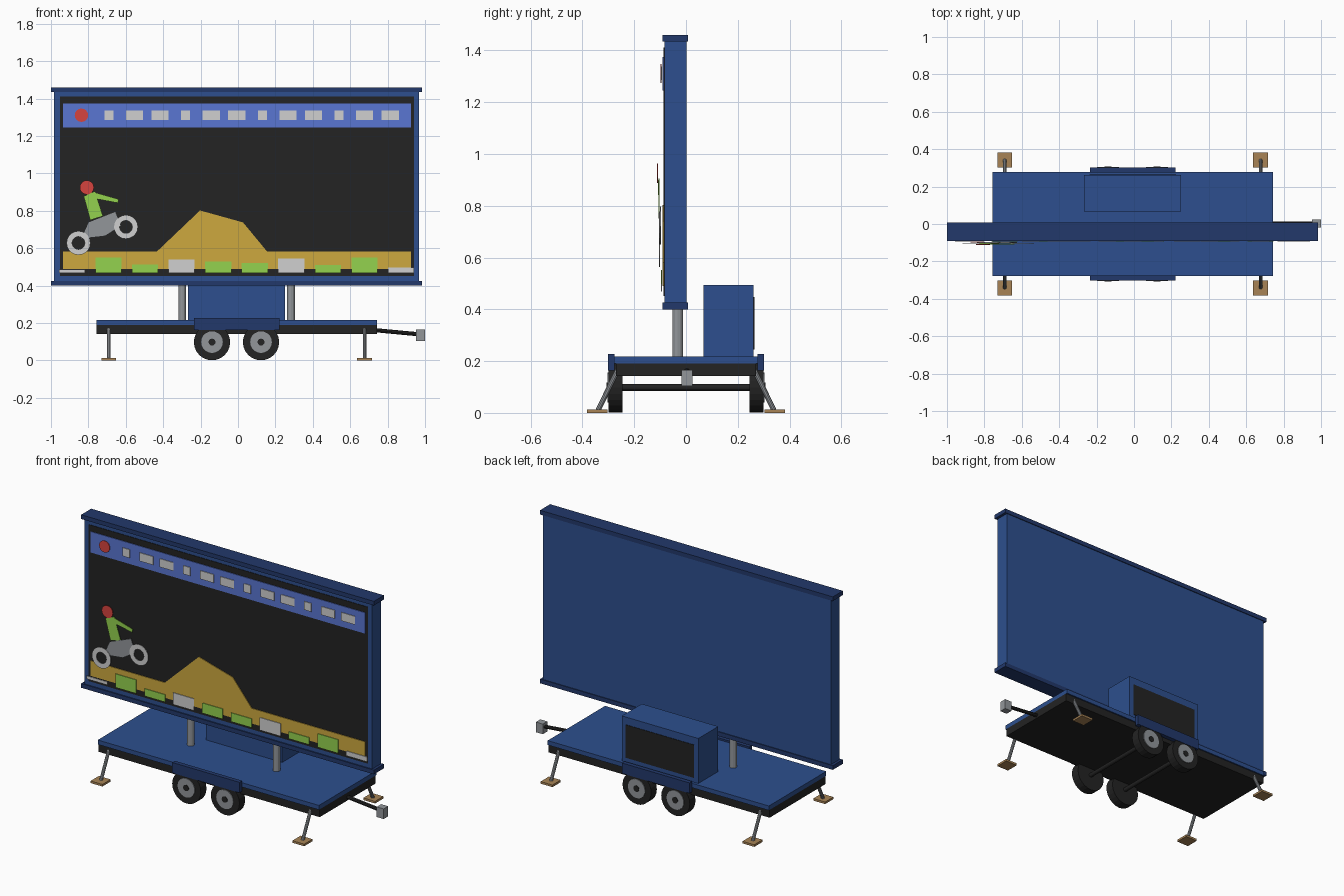
import bpy, bmesh, math
from mathutils import Vector

if "Cube" in bpy.data.objects:
    bpy.data.objects.remove(bpy.data.objects["Cube"])


def mat(name, r, g, b):
    m = bpy.data.materials.new(name)
    lin = [(c / 255 / 12.92 if c < 11 else ((c / 255 + 0.055) / 1.055) ** 2.4) for c in (r, g, b)]
    m.diffuse_color = (*lin, 1)
    m.use_nodes = True
    m.node_tree.nodes["Principled BSDF"].inputs["Base Color"].default_value = m.diffuse_color
    return m


BLUE = mat("body_blue", 45, 79, 142)
NAVY = mat("trim_navy", 34, 56, 107)
BLACK = mat("black", 35, 35, 35)
SKY = mat("banner_blue", 90, 118, 210)
WHITE = mat("pale_grey", 208, 208, 208)
RED = mat("red", 214, 68, 62)
LIME = mat("lime", 148, 210, 78)
SAND = mat("sand", 205, 168, 62)
STEEL = mat("steel", 146, 150, 154)
WOOD = mat("wood", 168, 132, 86)


def finish(name, bm, m):
    bmesh.ops.recalc_face_normals(bm, faces=bm.faces)
    me = bpy.data.meshes.new(name)
    bm.to_mesh(me)
    bm.free()
    me.materials.append(m)
    ob = bpy.data.objects.new(name, me)
    bpy.context.collection.objects.link(ob)
    return ob


def box(name, x, y, z, m):
    """Box from (min, max) pairs on each axis."""
    bm = bmesh.new()
    bmesh.ops.create_cube(bm, size=1)
    for v in bm.verts:
        v.co = Vector([(a + b) / 2 + c * (b - a) for c, (a, b) in zip(v.co, (x, y, z))])
    return finish(name, bm, m)


def rod(name, a, b, r, m, sides=12):
    """Cylinder running from a to b."""
    a, b = Vector(a), Vector(b)
    bm = bmesh.new()
    bmesh.ops.create_cone(bm, cap_ends=True, segments=sides, radius1=r, radius2=r, depth=(b - a).length)
    q = (b - a).to_track_quat('Z', 'Y')
    for v in bm.verts:
        v.co = q @ v.co + (a + b) / 2
    return finish(name, bm, m)


def plate(name, pts, y, m, t=0.004):
    """Thin upright plate with an x-z outline, front face at y."""
    bm = bmesh.new()
    f = bm.faces.new([bm.verts.new((x, y, z)) for x, z in pts])
    ext = bmesh.ops.extrude_face_region(bm, geom=[f])
    for v in ext["geom"]:
        if isinstance(v, bmesh.types.BMVert):
            v.co.y += t
    # the extrusion leaves the front face in place, closing the solid
    return finish(name, bm, m)


def disc(name, x, z, r, y, m, n=16):
    pts = [(x + r * math.cos(i * math.tau / n), z + r * math.sin(i * math.tau / n)) for i in range(n)]
    return plate(name, pts, y, m)


def ring(name, x, z, r_out, r_in, y, m, n=20, t=0.004):
    bm = bmesh.new()
    loops = [[bm.verts.new((x + r * math.cos(i * math.tau / n), yy, z + r * math.sin(i * math.tau / n)))
              for i in range(n)] for r, yy in ((r_out, y), (r_in, y), (r_in, y + t), (r_out, y + t))]
    for k in range(4):
        a, b = loops[k], loops[(k + 1) % 4]
        for i in range(n):
            j = (i + 1) % n
            bm.faces.new((a[i], a[j], b[j], b[i]))
    return finish(name, bm, m)


# --- trailer bed ---
box("deck", (-0.756, 0.743), (-0.278, 0.278), (0.19, 0.217), BLUE)
box("chassis", (-0.756, 0.743), (-0.27, 0.27), (0.142, 0.19), BLACK)
rod("drawbar", (0.72, 0.003, 0.163), (0.965, 0.003, 0.14), 0.011, BLACK, 8)
box("hitch", (0.953, 1.0), (-0.018, 0.025), (0.103, 0.165), STEEL)

# --- wheels, axles, fenders ---
for x in (-0.139, 0.123):
    rod("axle", (x, -0.26, 0.098), (x, 0.26, 0.098), 0.013, BLACK)
    for s in (-1, 1):
        rod("tyre", (x, s * 0.245, 0.098), (x, s * 0.3, 0.098), 0.097, BLACK, 24)
        rod("rim", (x, s * 0.29, 0.098), (x, s * 0.304, 0.098), 0.058, STEEL, 20)
        rod("hub", (x, s * 0.295, 0.098), (x, s * 0.307, 0.098), 0.019, BLACK, 12)
for s in (-1, 1):
    y = sorted((s * 0.276, s * 0.302))
    box("fender", (-0.235, 0.222), y, (0.164, 0.228), NAVY)

# --- stabiliser jacks ---
for x in (-0.691, 0.677):
    for s in (-1, 1):
        rod("jack_leg", (x, s * 0.262, 0.168), (x, s * 0.34, 0.01), 0.010, STEEL, 10)
        box("jack_foot", (x - 0.04, x + 0.04), sorted((s * 0.303, s * 0.383)), (0, 0.013), WOOD)

# --- equipment cabinet ---
box("cabinet", (-0.266, 0.252), (0.068, 0.261), (0.215, 0.493), BLUE)
box("cabinet_door", (-0.238, 0.224), (0.258, 0.264), (0.245, 0.447), BLACK)

# --- masts ---
for x in (-0.298, 0.284):
    rod("mast", (x, -0.032, 0.21), (x, -0.032, 0.41), 0.021, STEEL, 12)

# --- screen housing ---
box("screen_housing", (-0.984, 0.968), (-0.083, 0.002), (0.41, 1.45), BLUE)
for z in (0.4, 1.434):
    box("housing_cap", (-1.0, 0.984), (-0.09, 0.007), (z, z + 0.026), NAVY)


def panel(name, x0, x1, z0, z1, y, m, t=0.004):
    return plate(name, [(x0, z0), (x1, z0), (x1, z1), (x0, z1)], y, m, t)


panel("display", -0.952, 0.941, 0.452, 1.411, -0.086, BLACK)

# --- banner with dot and tiles ---
panel("banner", -0.936, 0.925, 1.246, 1.374, -0.09, SKY)
disc("banner_dot", -0.837, 1.311, 0.036, -0.098, RED)
for i in range(12):
    c, w = -0.69 + i * 0.1367, 0.024 if i % 3 == 0 else 0.046
    panel("banner_tile", c - w, c + w, 1.286, 1.337, -0.097, WHITE)

# --- sand hill ---
plate("sand_hill", [(-0.936, 0.49), (0.925, 0.49), (0.925, 0.583), (0.155, 0.583), (0.027, 0.738),
                    (-0.203, 0.802), (-0.433, 0.583), (-0.936, 0.583)], -0.09, SAND)

# --- row of blocks along the bottom ---
tops = [0.487, 0.551, 0.513, 0.54, 0.53, 0.522, 0.545, 0.511, 0.551, 0.497]
for i, top in enumerate(tops):
    c = -0.888 + i * 0.1955
    panel("bottom_block", c - 0.07, c + 0.07, 0.468, top, -0.097, WHITE if i % 3 == 0 else LIME)

# --- rider on motorbike ---
ring("bike_rear_wheel", -0.853, 0.628, 0.064, 0.034, -0.105, WHITE)
ring("bike_front_wheel", -0.599, 0.714, 0.064, 0.034, -0.105, WHITE)
plate("bike_body", [(-0.84, 0.65), (-0.71, 0.665), (-0.625, 0.72), (-0.655, 0.797), (-0.8, 0.74)],
      -0.101, STEEL)
plate("rider_torso", [(-0.79, 0.75), (-0.722, 0.772), (-0.765, 0.905), (-0.825, 0.878)], -0.106, LIME)
plate("rider_arm", [(-0.765, 0.865), (-0.642, 0.842), (-0.638, 0.862), (-0.77, 0.9)], -0.109, LIME)
disc("rider_helmet", -0.808, 0.925, 0.038, -0.112, RED)
